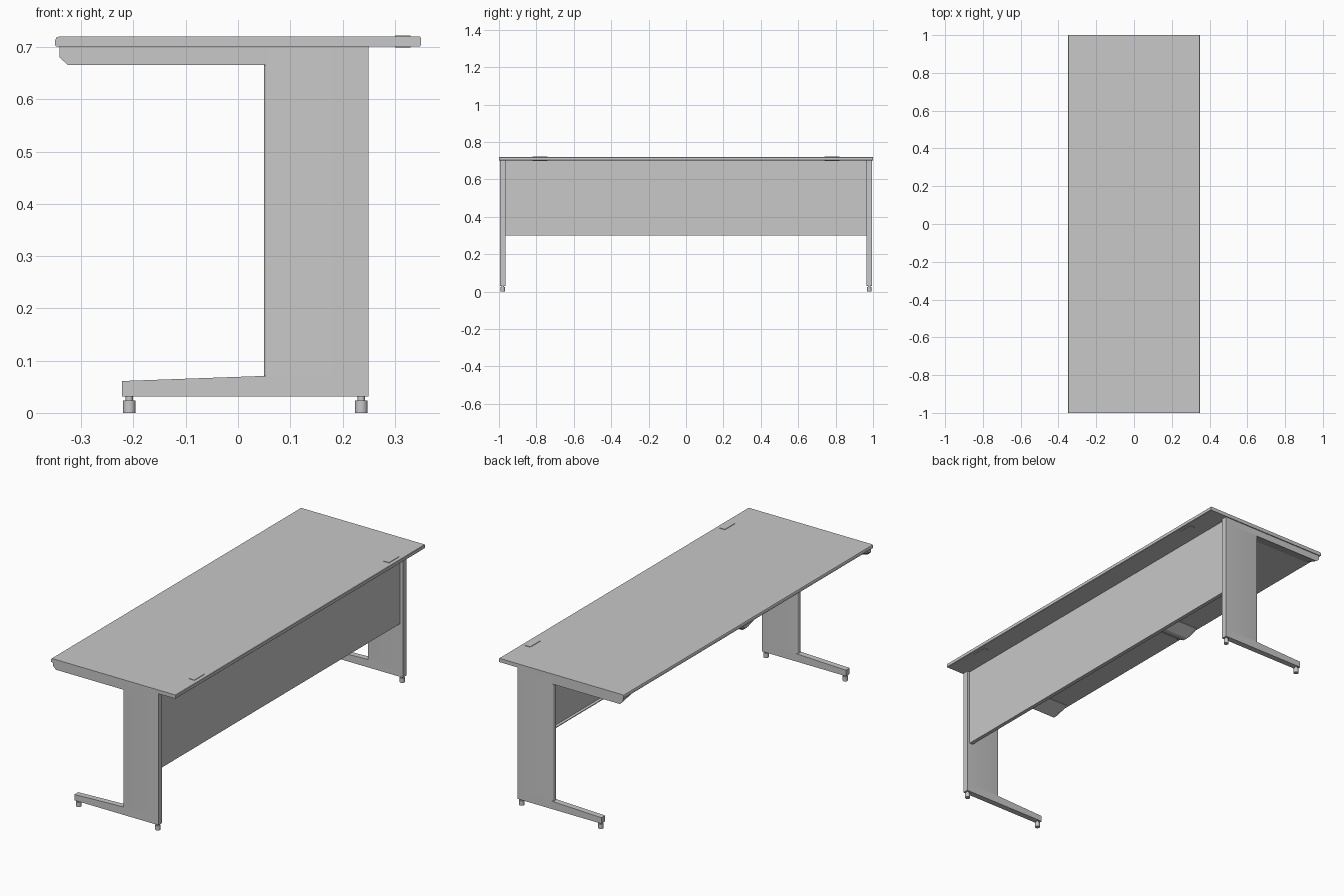
import bpy
import bmesh

old = bpy.data.objects.get("Cube")
if old:
    bpy.data.objects.remove(old, do_unlink=True)

# One grey finish for the whole desk
grey = bpy.data.materials.new("mid_grey")
grey.use_nodes = True
COLOUR = (0.58, 0.58, 0.58, 1)
grey.diffuse_color = COLOUR
grey.node_tree.nodes["Principled BSDF"].inputs["Base Color"].default_value = COLOUR

TOP_Z = 0.701  # underside of the desktop


def finish(name, bm, smooth=False):
    bmesh.ops.recalc_face_normals(bm, faces=bm.faces)
    mesh = bpy.data.meshes.new(name)
    bm.to_mesh(mesh)
    bm.free()
    mesh.materials.append(grey)
    obj = bpy.data.objects.new(name, mesh)
    bpy.context.collection.objects.link(obj)
    if smooth:
        bpy.ops.object.select_all(action="DESELECT")
        obj.select_set(True)
        bpy.context.view_layer.objects.active = obj
        bpy.ops.object.shade_smooth_by_angle()


def loft(points, y0, y1, squash=1):
    """Sweep an (x, z) outline from y0 to y1, flattening it towards the desktop."""
    bm = bmesh.new()
    face = bm.faces.new([bm.verts.new((x, y0, z)) for x, z in points])
    result = bmesh.ops.extrude_face_region(bm, geom=[face])
    for v in result["geom"]:
        if isinstance(v, bmesh.types.BMVert):
            v.co.y = y1
            v.co.z = TOP_Z - (TOP_Z - v.co.z) * squash
    return bm


def rect(x0, x1, z0, z1):
    return [(x0, z0), (x1, z0), (x1, z1), (x0, z1)]


def cylinder(name, x, y, z0, z1, radius):
    bm = bmesh.new()
    bmesh.ops.create_cone(bm, cap_ends=True, segments=24, radius1=radius,
                          radius2=radius, depth=z1 - z0)
    bmesh.ops.translate(bm, verts=bm.verts, vec=(x, y, (z0 + z1) / 2))
    finish(name, bm, smooth=True)


def column(name, y0, y1):
    """Upright with its two front vertical edges rounded."""
    bm = loft(rect(0.05, 0.25, 0.071, TOP_Z), y0, y1)
    edges = [e for e in bm.edges
             if all(v.co.x < 0.1 for v in e.verts)
             and abs(e.verts[0].co.z - e.verts[1].co.z) > 0.1]
    bmesh.ops.bevel(bm, geom=edges, offset=0.008, segments=5, profile=0.5,
                    affect="EDGES")
    finish(name, bm, smooth=True)


# Desktop, with softened long edges
finish("desktop", loft([
    (-0.348, TOP_Z), (0.348, TOP_Z), (0.35, 0.703), (0.35, 0.718), (0.348, 0.72),
    (-0.343, 0.72), (-0.348, 0.718), (-0.35, 0.713), (-0.35, 0.703)], -1, 1))

# Outlines of the sloped foot and the chamfered top arm
FOOT = [(-0.222, 0.031), (0.25, 0.031), (0.25, 0.071), (0.057, 0.071), (-0.222, 0.061)]
ARM = [(0.234, TOP_Z), (-0.342, TOP_Z), (-0.342, 0.681), (-0.326, 0.666), (0.234, 0.666)]

for side, s in (("right", -1), ("left", 1)):
    finish(side + "_foot_bar", loft(FOOT, s * 0.965, s * 0.995))
    column(side + "_column", s * 0.965, s * 0.995)
    # Arm is deepest outside and tapers up to the desktop inside
    finish(side + "_top_arm", loft(ARM, s * 0.995, s * 0.91, squash=0.06))
    for place, x in (("front", -0.208), ("back", 0.236)):
        cylinder(f"{side}_{place}_foot", x, s * 0.98, 0, 0.024, 0.012)
        cylinder(f"{side}_{place}_foot_stem", x, s * 0.98, 0.023, 0.033, 0.007)
    # Cable port cover set through the top
    finish(side + "_cable_cover",
           loft(rect(0.3, 0.33, 0.699, 0.7225), s * 0.74, s * 0.82))

# Modesty panel with a folded lower lip
finish("modesty_panel", loft(rect(0.23, 0.235, 0.301, TOP_Z), -0.966, 0.966))
finish("modesty_panel_lip", loft(rect(0.215, 0.231, 0.301, 0.305), -0.966, 0.966))

# Central support: flat ridge with flanks tapering up to the desktop
finish("centre_support_ridge", loft(ARM, -0.012, 0.012))
for side, s in (("right", -1), ("left", 1)):
    finish(f"centre_support_{side}_flank", loft(ARM, s * 0.012, s * 0.07, squash=0.06))
